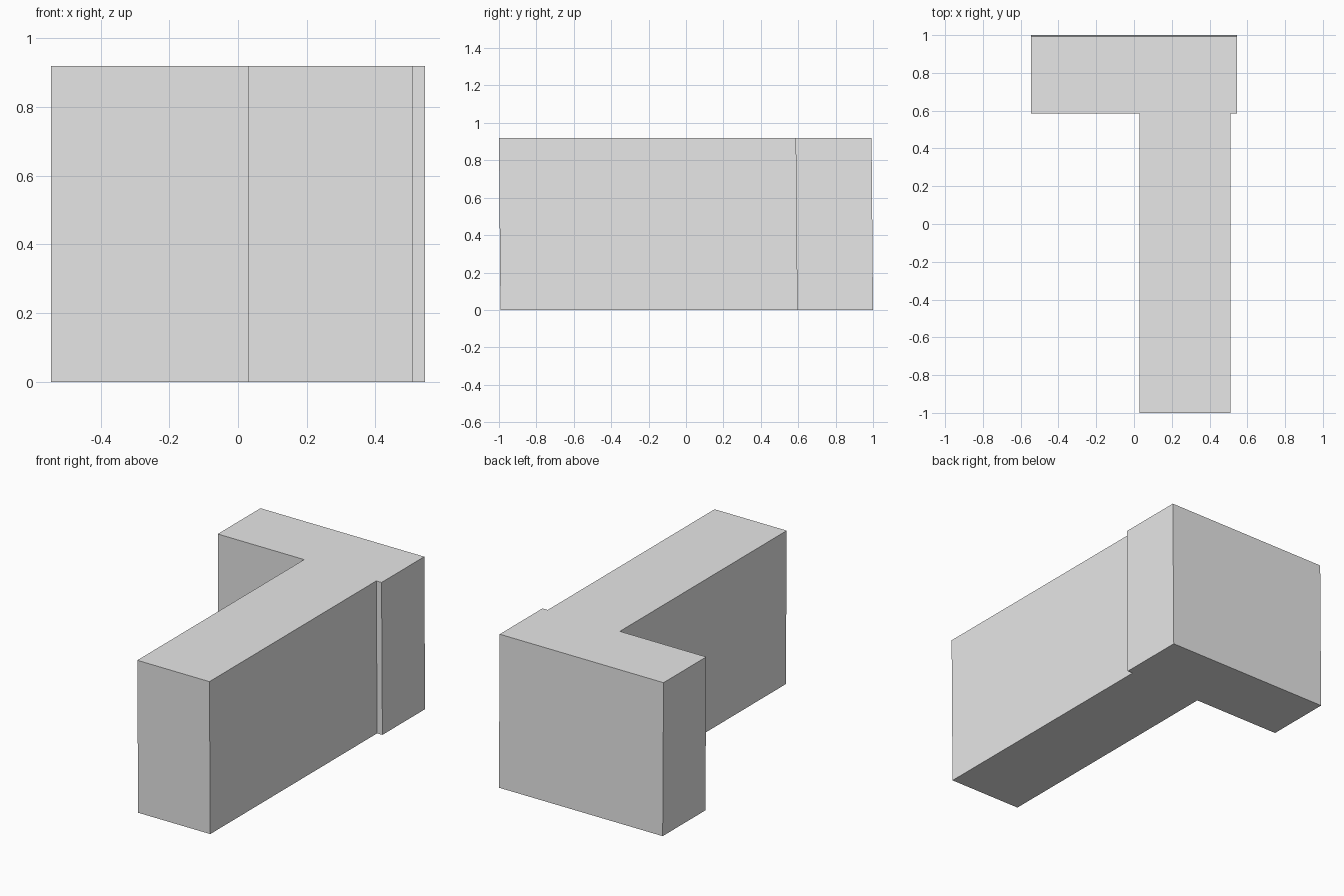
import bpy
import bmesh

# Remove the default cube only
cube = bpy.data.objects.get("Cube")
if cube:
    bpy.data.objects.remove(cube, do_unlink=True)

HEIGHT = 0.92
LEAN = -0.008  # slight forward shift of the top

grey = bpy.data.materials.new("light_grey")
grey.use_nodes = True
colour = (0.8, 0.8, 0.8, 1)
grey.diffuse_color = colour
grey.node_tree.nodes["Principled BSDF"].inputs["Base Color"].default_value = colour

# Floor outline: long arm with an offset crossbar at the back
outline = [(0.03, -0.992), (0.51, -0.992), (0.51, 0.594), (0.545, 0.594),
           (0.545, 1), (-0.545, 1), (-0.545, 0.594), (0.03, 0.594)]

# Raise the outline into one solid block
bm = bmesh.new()
base = bm.faces.new([bm.verts.new((x, y, 0)) for x, y in outline])
raised = bmesh.ops.extrude_face_region(bm, geom=[base], use_keep_orig=True)
top = [g for g in raised["geom"] if isinstance(g, bmesh.types.BMVert)]
bmesh.ops.translate(bm, verts=top, vec=(0, LEAN, HEIGHT))
bmesh.ops.recalc_face_normals(bm, faces=bm.faces)

mesh = bpy.data.meshes.new("t_shaped_block")
bm.to_mesh(mesh)
bm.free()
mesh.materials.append(grey)
block = bpy.data.objects.new("t_shaped_block", mesh)
bpy.context.collection.objects.link(block)
